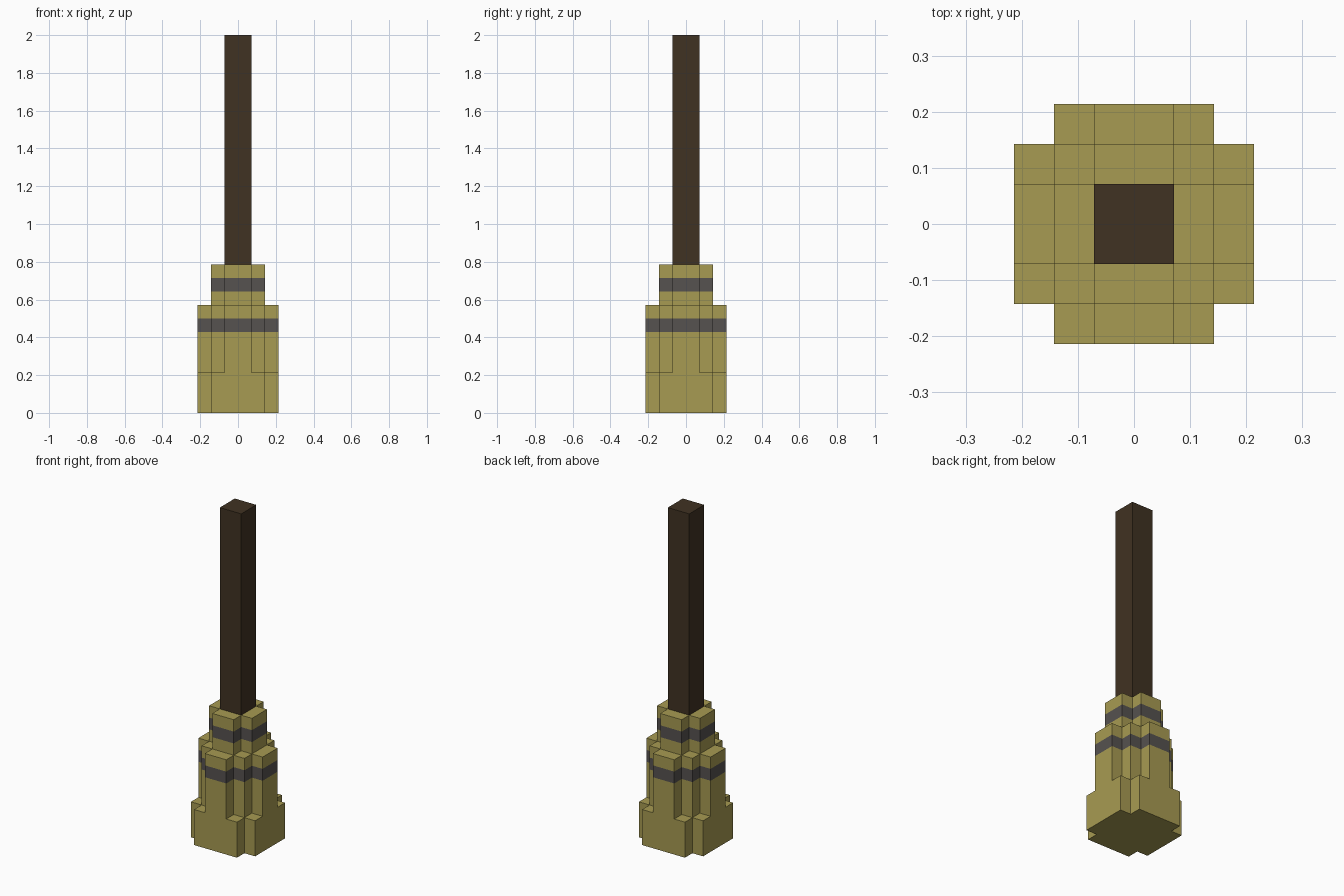
import bpy, bmesh

if "Cube" in bpy.data.objects:
    bpy.data.objects.remove(bpy.data.objects["Cube"])

U = 1 / 14  # block size: the model is 28 blocks tall


def material(name, rgb):
    m = bpy.data.materials.new(name)
    m.diffuse_color = (*rgb, 1)
    m.use_nodes = True
    m.node_tree.nodes["Principled BSDF"].inputs["Base Color"].default_value = m.diffuse_color
    return m


STRAW = material("straw", (0.386, 0.328, 0.084))
TWINE = material("dark grey twine", (0.093, 0.084, 0.080))
WOOD = material("dark wood", (0.051, 0.032, 0.016))


def four_turns(points):
    """Repeat points for each quarter turn about z, counter-clockwise."""
    out = []
    for _ in range(4):
        out.append(list(points))
        points = [(-y, x) for x, y in points]
    return out


def face(bm, points, mat=0):
    f = bm.faces.new([bm.verts.new((x * U, y * U, z * U)) for x, y, z in points])
    f.material_index = mat


def walls(bm, corner, z0, z1, mat=0):
    """Upright sides around an outline given by one quarter of its corners."""
    loop = sum(four_turns(corner), [])
    for a, b in zip(loop, loop[1:] + loop[:1]):
        face(bm, [(*a, z0), (*b, z0), (*b, z1), (*a, z1)], mat)


def ledge(bm, x0, x1, y0, y1, z):
    """Flat step tops, repeated on the four sides."""
    for quad in four_turns([(x0, y0), (x1, y0), (x1, y1), (x0, y1)]):
        face(bm, [(*p, z) for p in quad])


def finish(bm, name, mats):
    bmesh.ops.remove_doubles(bm, verts=bm.verts[:], dist=1e-4)
    mesh = bpy.data.meshes.new(name)
    bm.to_mesh(mesh)
    bm.free()
    for m in mats:
        mesh.materials.append(m)
    bpy.context.collection.objects.link(bpy.data.objects.new(name, mesh))


# Quarter outlines of the three bristle tiers, in blocks
BASE = [(3, 2), (2, 2), (2, 3)]
BUNDLE = [(3, 1), (2, 1), (2, 2), (1, 2), (1, 3)]
NECK = [(2, 1), (1, 1), (1, 2)]

# Bristles, with a twine band around each of the upper tiers
bm = bmesh.new()
for outline, z0, z1, mat in (
        (BASE, 0, 3, 0),
        (BUNDLE, 3, 6, 0), (BUNDLE, 6, 7, 1), (BUNDLE, 7, 8, 0),
        (NECK, 8, 9, 0), (NECK, 9, 10, 1), (NECK, 10, 11, 0)):
    walls(bm, outline, z0, z1, mat)
face(bm, [(x, y, 0) for x, y in reversed(sum(four_turns(BASE), []))])
ledge(bm, 2, 3, 1, 2, 3)
ledge(bm, 1, 2, 2, 3, 3)
ledge(bm, 2, 3, -1, 1, 8)
ledge(bm, 1, 2, 1, 2, 8)
ledge(bm, 1, 2, -1, 1, 11)
finish(bm, "bristles", [STRAW, TWINE])

# Square handle
bm = bmesh.new()
walls(bm, [(1, 1)], 11, 28)
face(bm, [(1, 1, 28), (-1, 1, 28), (-1, -1, 28), (1, -1, 28)])
finish(bm, "handle", [WOOD])
